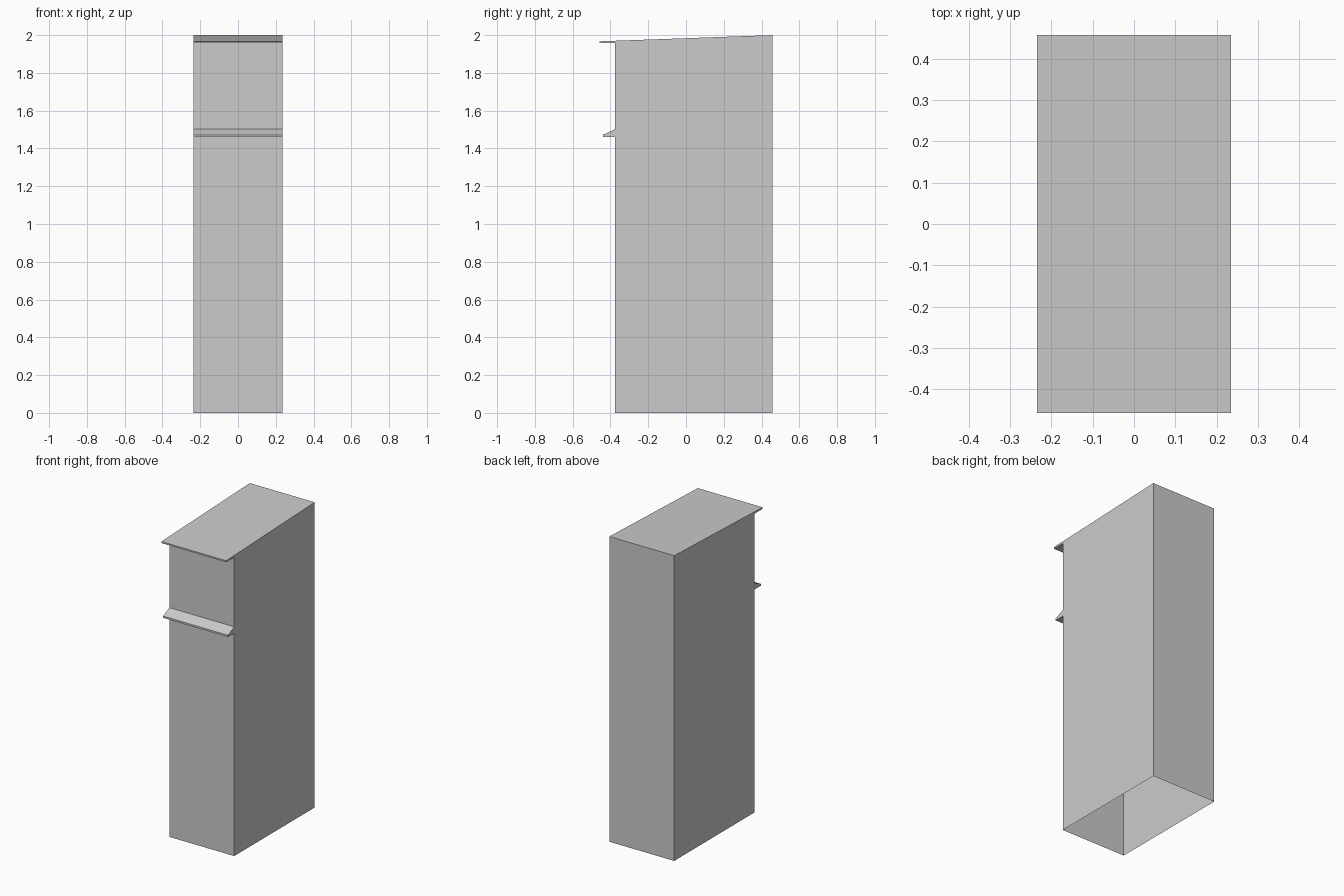
import bpy
import bmesh

if "Cube" in bpy.data.objects:
    bpy.data.objects.remove(bpy.data.objects["Cube"])

HALF_W = 0.235
FRONT, BACK, LIP = -0.375, 0.458, -0.458
ROOF_JOIN = 1.97


def extrude_profile(name, profile):
    """Sweep an open (y, z) profile across x and cap both ends.
    The gap between the last and first point stays open."""
    bm = bmesh.new()
    left = [bm.verts.new((-HALF_W, y, z)) for y, z in profile]
    right = [bm.verts.new((HALF_W, y, z)) for y, z in profile]
    for i in range(len(profile) - 1):
        bm.faces.new((left[i], left[i + 1], right[i + 1], right[i]))
    bm.faces.new(left[::-1])
    bm.faces.new(right)
    mesh = bpy.data.meshes.new(name)
    bm.to_mesh(mesh)
    bm.free()
    obj = bpy.data.objects.new(name, mesh)
    bpy.context.collection.objects.link(obj)
    return obj


# Tall cabinet shell with a sloping top, open underneath
extrude_profile("cabinet_body", [(FRONT, 0), (FRONT, ROOF_JOIN), (BACK, 2.0), (BACK, 0)][::-1])

# Overhanging front edge of the roof
extrude_profile("roof_overhang", [(FRONT, 1.957), (LIP, 1.957), (LIP, 1.967), (FRONT, ROOF_JOIN)])

# Sloped ledge across the front
extrude_profile("front_ledge", [(FRONT, 1.46), (-0.44, 1.46), (-0.44, 1.472), (FRONT, 1.502)])

# Outward-facing normals
for obj in bpy.context.collection.objects:
    bm = bmesh.new()
    bm.from_mesh(obj.data)
    bmesh.ops.recalc_face_normals(bm, faces=bm.faces)
    bm.to_mesh(obj.data)
    bm.free()
